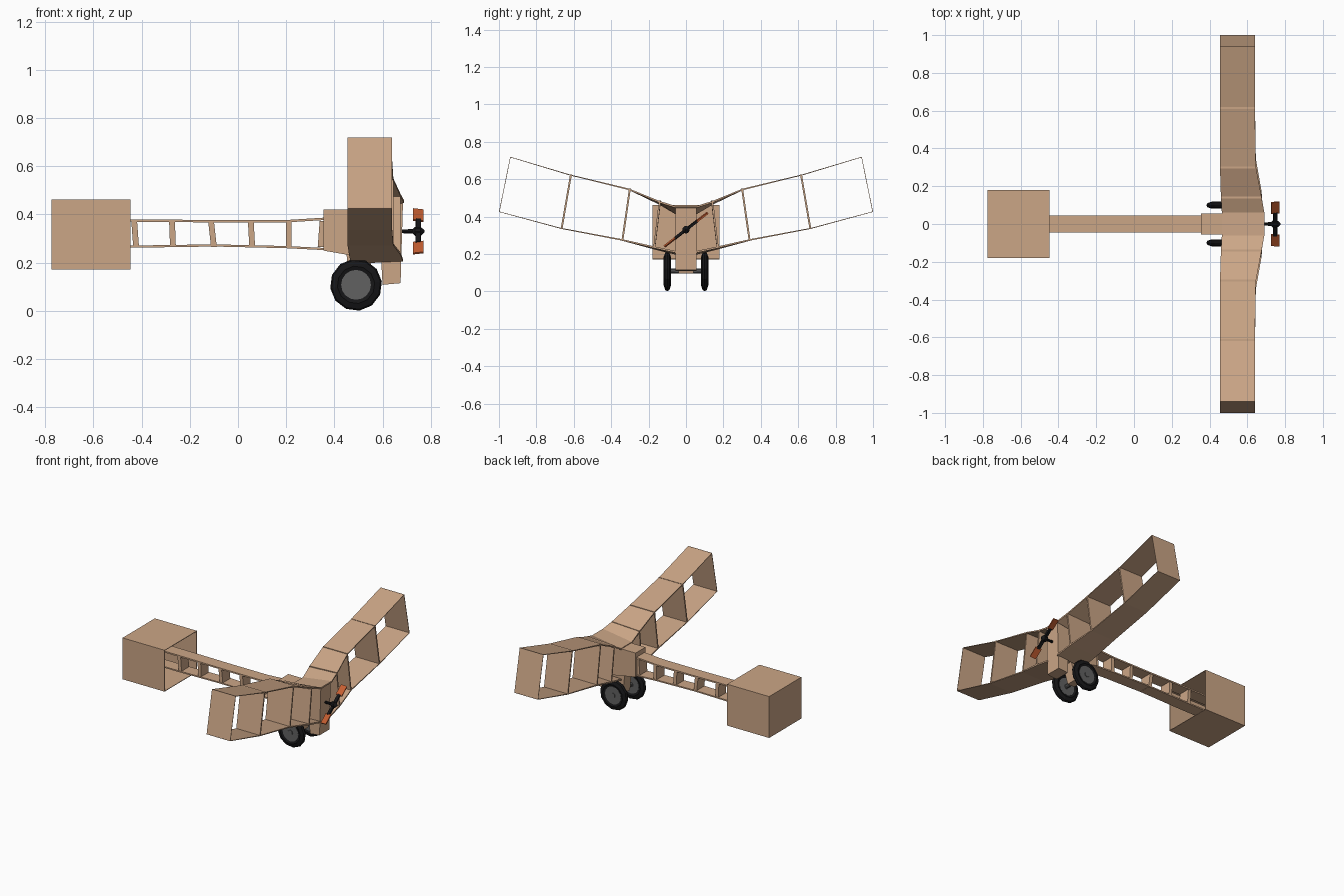
import bpy, bmesh, math
from mathutils import Vector, Matrix

if "Cube" in bpy.data.objects:
    bpy.data.objects.remove(bpy.data.objects["Cube"])


def material(name, rgb):
    m = bpy.data.materials.new(name)
    m.diffuse_color = (*rgb, 1)
    m.use_nodes = True
    m.node_tree.nodes["Principled BSDF"].inputs["Base Color"].default_value = m.diffuse_color
    return m


WOOD = material("tan wood", (0.60, 0.38, 0.24))
BLACK = material("black rubber", (0.008, 0.008, 0.009))
GREY = material("grey hub", (0.12, 0.12, 0.12))
ORANGE = material("burnt orange", (0.55, 0.11, 0.03))


def finish(name, bm, mat):
    bmesh.ops.recalc_face_normals(bm, faces=bm.faces[:])
    me = bpy.data.meshes.new(name)
    bm.to_mesh(me)
    bm.free()
    me.materials.append(mat)
    ob = bpy.data.objects.new(name, me)
    bpy.context.collection.objects.link(ob)
    return ob


def loft(name, rings, mat):
    """Skin a list of closed rings and cap both ends."""
    bm = bmesh.new()
    vs = [[bm.verts.new(p) for p in r] for r in rings]
    n = len(rings[0])
    for a, b in zip(vs, vs[1:]):
        for i in range(n):
            j = (i + 1) % n
            bm.faces.new((a[i], a[j], b[j], b[i]))
    bm.faces.new(vs[0])
    bm.faces.new(vs[-1])
    return finish(name, bm, mat)


def extrude_y(name, profile, y0, y1, mat):
    return loft(name, [[(x, y, z) for x, z in profile] for y in (y0, y1)], mat)


def box(name, x, y, z, mat):
    return extrude_y(name, [(x[0], z[0]), (x[1], z[0]), (x[1], z[1]), (x[0], z[1])], *y, mat)


def lathe(name, profile, axis, centre, sides, mat, phase=0.0):
    """Spin (along, radius) points about the x or y axis."""
    rings = []
    for d, r in profile:
        ring = []
        for k in range(sides):
            a = phase + 2 * math.pi * k / sides
            c, s = r * math.cos(a), r * math.sin(a)
            off = Vector((d, c, s)) if axis == 'x' else Vector((c, d, s))
            ring.append(Vector(centre) + off)
        rings.append(ring)
    return loft(name, rings, mat)


# Wing stations: y, trailing x, leading x, trailing z, leading z, thickness
UPPER = [(0.06, .465, .69, .425, .458, .010), (0.145, .46, .675, .475, .485, .010),
         (0.305, .455, .645, .55, .55, .008), (0.62, .455, .64, .625, .625, .005),
         (0.94, .455, .64, .72, .72, .003)]
LOWER = [(0.05, .47, .685, .195, .205, .010), (0.175, .462, .675, .226, .232, .010),
         (0.345, .455, .645, .272, .272, .008), (0.67, .455, .64, .335, .335, .005),
         (1.0, .455, .64, .425, .425, .003)]


def wing_rings(stations, sign, up):
    # the outer skin follows the stations, thickness goes inwards
    return [[(x0, s * sign, z0), (x1, s * sign, z1), (x1, s * sign, z1 + up * t),
             (x0, s * sign, z0 + up * t)] for s, x0, x1, z0, z1, t in stations]


# Upper wing passes over the body in one piece
loft("upper_wing", wing_rings(UPPER[::-1], -1, -1) + wing_rings(UPPER, 1, -1), WOOD)
for sign, side in ((-1, "right"), (1, "left")):
    loft("lower_wing_" + side, wing_rings(LOWER, sign, 1), WOOD)
    # Full chord ribs joining both wings, and the tip panel
    for i in range(1, 5):
        rings = []
        for y, x0, x1, z0, z1, _ in (LOWER[i], UPPER[i]):
            h = 0.0015 if i == 4 else 0.005
            rings.append([(x0, sign * (y - 2 * h), z0), (x1, sign * (y - 2 * h), z1),
                          (x1, sign * y, z1), (x0, sign * y, z0)])
        loft(("wing_tip_" if i == 4 else "wing_rib_%d_" % i) + side, rings, WOOD)

# Body block with a deep nose
extrude_y("body", [(.355, .25), (.47, .23), (.595, .205), (.60, .108), (.675, .115),
                   (.685, .452), (.47, .42), (.355, .42)], -.055, .055, WOOD)
extrude_y("gear_pylon", [(.45, .24), (.465, .095), (.52, .095), (.56, .22)], -.04, .04, WOOD)

# Tail boom: two bent planks with bulkheads between
XS = [-.772, -.44, -.1, .2, .36]
for name, low, t in (("boom_top", (.37, .37, .367, .367, .377), .010),
                     ("boom_bottom", (.262, .262, .267, .260, .252), .009)):
    prof = list(zip(XS, low)) + [(x, z + t) for x, z in reversed(list(zip(XS, low)))]
    extrude_y(name, prof, -.045, .045, WOOD)
for i, (x, lean) in enumerate([(-.427, -.004), (-.272, -.002), (-.106, -.006), (.056, -.003),
                               (.211, .0), (.347, .004)]):
    extrude_y("boom_bulkhead_%d" % i, [(x - .012 - lean, .265), (x + .012 - lean, .265),
                                       (x + .012 + lean, .373), (x - .012 + lean, .373)],
              -.042, .042, WOOD)

# Box tail, open towards the nose
T = .004
for name, z in (("tail_bottom", .171), ("tail_top", .459)):
    box(name, (-.775, -.447), (-.18, .18), (z, z + T), WOOD)
for sign, side in ((-1, "right"), (1, "left")):
    box("tail_side_" + side, (-.775, -.447), sorted((sign * .18, sign * (.18 - T))),
        (.171, .463), WOOD)
box("tail_back", (-.775, -.771), (-.18, .18), (.171, .463), WOOD)

# Wheels on a common axle
lathe("axle", [(-.09, .014), (.09, .014)], 'y', (.49, 0, .11), 10, GREY)
for sign, side in ((-1, "right"), (1, "left")):
    c = (.49, sign * .1, .108)
    lathe("tyre_" + side, [(-.013, .06), (-.019, .078), (-.011, .102), (0, .108), (.011, .102),
                           (.019, .078), (.013, .06)], 'y', c, 12, BLACK, .13)
    lathe("wheel_disc_" + side, [(-.015, .062), (.015, .062)], 'y', c, 16, GREY)
    lathe("wheel_cap_" + side, [(-.02, .018), (.02, .018)], 'y', c, 10, GREY)

# Propeller shaft and spinner
lathe("propeller_spinner", [(.68, .008), (.725, .010), (.735, .020), (.758, .020), (.775, .004)],
      'x', (0, 0, .33), 10, BLACK)

# Two twisted blades with dark arms
ANGLE = math.radians(38)
for k in range(2):
    turn = Matrix.Translation((.748, 0, .33)) @ Matrix.Rotation(ANGLE + k * math.pi, 4, 'X')
    for name, r0, r1, w, t, mat in (("propeller_arm", .0, .078, .010, .007, BLACK),
                                    ("propeller_blade", .072, .147, .022, .004, ORANGE)):
        m = turn @ Matrix.Rotation(math.radians(8), 4, 'Y')
        rings = [[m @ Vector((sx * w, r, sz * t)) for sx, sz in ((-1, -1), (1, -1), (1, 1), (-1, 1))]
                 for r in (r0, r1)]
        loft("%s_%d" % (name, k), rings, mat)
